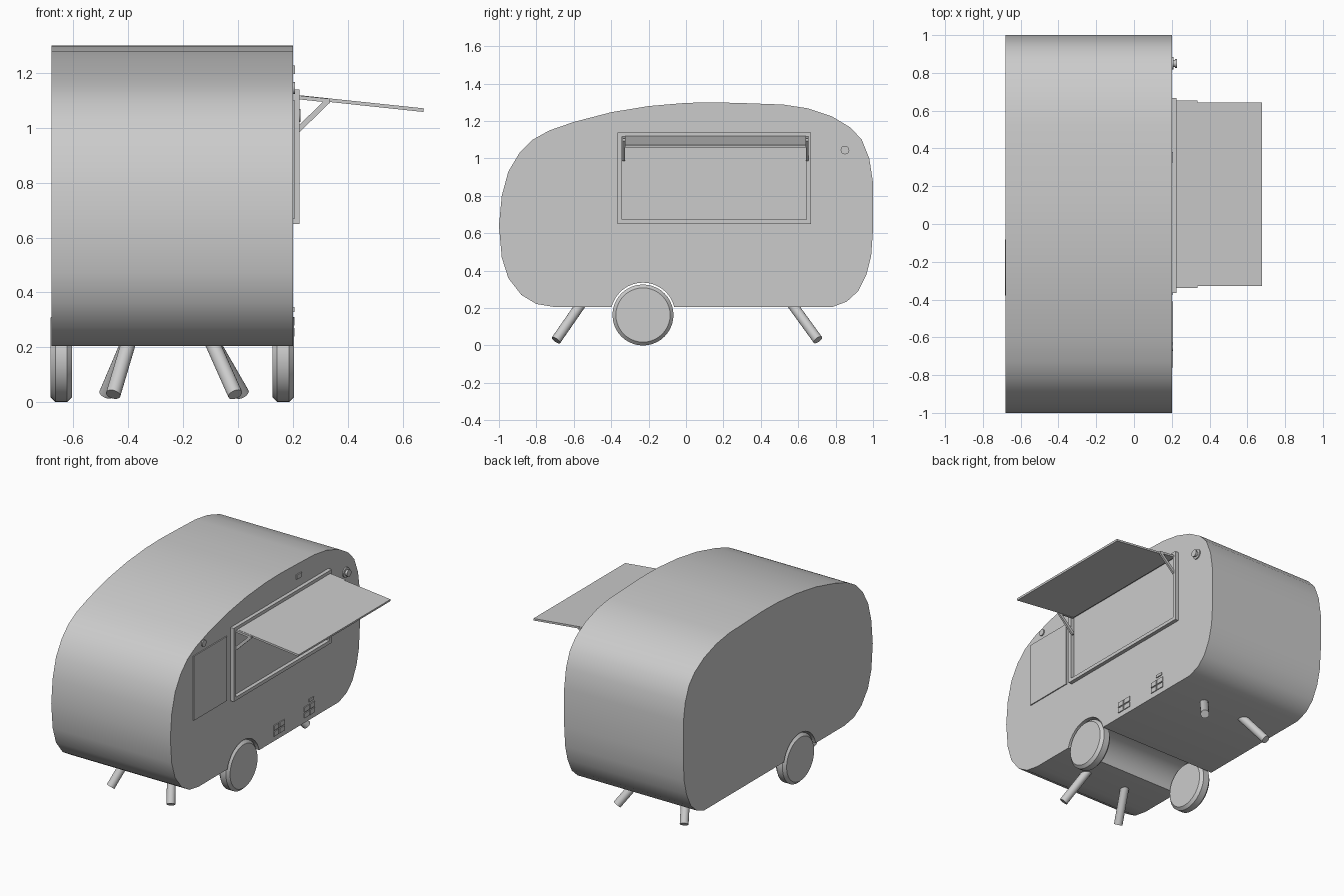
import bpy, bmesh, math
from mathutils import Vector

if "Cube" in bpy.data.objects:
    bpy.data.objects.remove(bpy.data.objects["Cube"])

SIDE = 0.20      # serving side of the body
BACK = -0.68     # closed side of the body
WY, WZ, WR = -0.23, 0.163, 0.163   # wheel centre and radius


def finish(bm, name, smooth=False):
    bmesh.ops.recalc_face_normals(bm, faces=bm.faces)
    me = bpy.data.meshes.new(name)
    bm.to_mesh(me)
    bm.free()
    ob = bpy.data.objects.new(name, me)
    bpy.context.collection.objects.link(ob)
    if smooth:
        bpy.ops.object.select_all(action='DESELECT')
        ob.select_set(True)
        bpy.context.view_layer.objects.active = ob
        bpy.ops.object.shade_smooth_by_angle(angle=math.radians(32))
    return ob


def extrude_yz(name, pts, x0, x1, smooth=False):
    bm = bmesh.new()
    f = bm.faces.new([bm.verts.new((x0, y, z)) for y, z in pts])
    r = bmesh.ops.extrude_face_region(bm, geom=[f])
    vs = [v for v in r['geom'] if isinstance(v, bmesh.types.BMVert)]
    bmesh.ops.translate(bm, verts=vs, vec=(x1 - x0, 0, 0))
    return finish(bm, name, smooth)


def box(name, x, y, z):
    return extrude_yz(name, [(y[0], z[0]), (y[1], z[0]), (y[1], z[1]), (y[0], z[1])], *x)


def extrude_xz(name, pts, y0, y1):
    bm = bmesh.new()
    f = bm.faces.new([bm.verts.new((x, y0, z)) for x, z in pts])
    r = bmesh.ops.extrude_face_region(bm, geom=[f])
    vs = [v for v in r['geom'] if isinstance(v, bmesh.types.BMVert)]
    bmesh.ops.translate(bm, verts=vs, vec=(0, y1 - y0, 0))
    return finish(bm, name)


def turned_x(name, profile, y, z, n=32):
    """Closed solid turned about an x-parallel axis; profile = (x, radius)."""
    bm = bmesh.new()
    rings = [[bm.verts.new((x, y + r * math.cos(2 * math.pi * i / n),
                            z + r * math.sin(2 * math.pi * i / n))) for i in range(n)]
             for x, r in profile]
    for a, b in zip(rings, rings[1:]):
        for i in range(n):
            bm.faces.new((a[i], a[(i + 1) % n], b[(i + 1) % n], b[i]))
    bm.faces.new(rings[0])
    bm.faces.new(rings[-1])
    return finish(bm, name, True)


def rod(name, a, b, r):
    a, b = Vector(a), Vector(b)
    d = b - a
    bpy.ops.mesh.primitive_cylinder_add(vertices=20, radius=r, depth=d.length, location=(a + b) / 2)
    ob = bpy.context.object
    ob.name = name
    ob.rotation_euler = d.to_track_quat('Z', 'Y').to_euler()
    bpy.ops.object.shade_smooth_by_angle(angle=math.radians(32))


# Body: rounded side profile with the wheel arch running the full width
outline = [(0.78, .205), (.86, .235), (.92, .29), (.965, .38), (.99, .48), (1, .62), (1, .87),
           (.98, 1.0), (.94, 1.10), (.88, 1.165), (.78, 1.225), (.65, 1.268), (.52, 1.288),
           (.3, 1.296), (.15, 1.30), (0, 1.297), (-.2, 1.28), (-.4, 1.247), (-.6, 1.195),
           (-.73, 1.15), (-.82, 1.10), (-.89, 1.03), (-.95, .93), (-.985, .80), (-1, .64),
           (-.985, .47), (-.95, .36), (-.88, .27), (-.80, .222), (-.70, .205)]
AR = 0.173
a0 = math.asin((0.205 - WZ) / AR)
for i in range(17):
    a = math.pi - a0 - (math.pi - 2 * a0) * i / 16
    outline.append((WY + AR * math.cos(a), WZ + AR * math.sin(a)))
extrude_yz("body", outline, BACK, SIDE, True)

# Wheels with chamfered rims
for name, x0, x1 in (("wheel_right", .125, .204), ("wheel_left", -.684, -.605)):
    turned_x(name, [(x0, .145), (x0 + .018, WR), (x1 - .018, WR), (x1, .145)], WY, WZ, 40)

# Splayed support legs
for name, top, foot in (("front_leg_left", (-.395, -.555, .23), (-.455, -.695, .028)),
                        ("front_leg_right", (-.10, -.555, .23), (-.01, -.695, .028)),
                        ("rear_leg_left", (-.395, .56, .23), (-.48, .705, .03)),
                        ("rear_leg_right", (-.10, .56, .23), (.015, .705, .03))):
    rod(name, top, foot, .027)

# Door panel
box("door", (SIDE - .01, .207), (-.76, -.41), (.67, 1.10))

# Serving hatch frame
fx, y0, y1, z0, z1, t = (SIDE - .01, .225), -.365, .668, .65, 1.14, .023
box("hatch_frame_bottom", fx, (y0, y1), (z0, z0 + t))
box("hatch_frame_top", fx, (y0, y1), (z1 - t, z1))
box("hatch_frame_front", fx, (y0, y0 + t), (z0 + t, z1 - t))
box("hatch_frame_rear", fx, (y1 - t, y1), (z0 + t, z1 - t))

# Raised awning flap and its struts
extrude_xz("awning", [(.215, 1.107), (.676, 1.058), (.678, 1.071), (.215, 1.120)], -.327, .642)
for name, y in (("strut_front", -.340), ("strut_rear", .642)):
    extrude_xz(name, [(.212, .985), (.225, .985), (.335, 1.092), (.335, 1.106), (.322, 1.106),
                      (.212, 1.000)], y, y + .013)
    extrude_xz(name + "_rail", [(.212, 1.105), (.335, 1.092), (.335, 1.106), (.212, 1.119)], y, y + .013)

# Side lamp
turned_x("lamp", [(.19, .033), (.208, .033), (.208, .018), (.218, .018),
                  (.218, .023), (.227, .023), (.227, .0)][:6], .85, 1.045, 24)

# Small fittings on the serving side
box("upper_fitting", (SIDE - .01, .207), (.325, .38), (1.197, 1.227))
turned_x("door_lamp", [(.19, .022), (.207, .022)], -.65, 1.145, 16)
box("lower_fitting", (SIDE - .01, .206), (.46, .51), (.328, .346))

# Four-pane vents
for k, cy in enumerate((.145, .465)):
    for i in (-1, 1):
        for j in (-1, 1):
            y, z = cy + i * .03, .275 + j * .02
            box(f"vent_{k}_pane", (SIDE - .01, .206), (y - .026, y + .026), (z - .016, z + .016))
